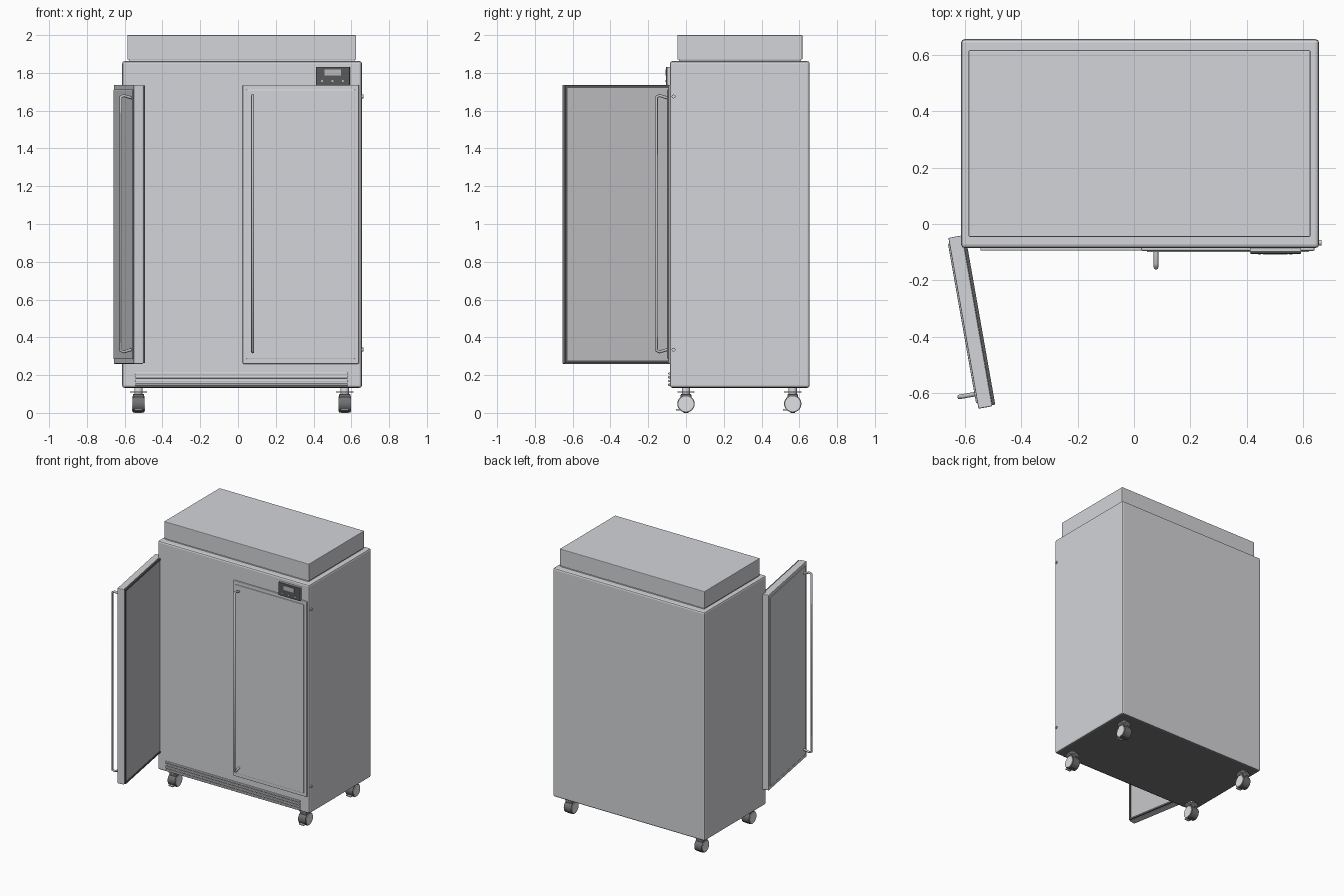
import bpy, bmesh, math
from mathutils import Matrix, Vector

cube = bpy.data.objects.get("Cube")
if cube:
    bpy.data.objects.remove(cube, do_unlink=True)


def material(name, r, g, b):
    m = bpy.data.materials.new(name)
    m.use_nodes = True
    m.diffuse_color = (r, g, b, 1)
    m.node_tree.nodes["Principled BSDF"].inputs["Base Color"].default_value = (r, g, b, 1)
    return m


STEEL = material("steel_grey", 0.655, 0.66, 0.69)
LINER = material("liner_grey", 0.53, 0.53, 0.545)
METAL = material("light_metal", 0.75, 0.755, 0.77)
UNDERSIDE = material("underside_grey", 0.18, 0.18, 0.19)
DARK = material("dark_plastic", 0.1, 0.1, 0.105)
RUBBER = material("rubber_grey", 0.165, 0.165, 0.17)
SCREEN = material("screen_grey", 0.5, 0.5, 0.52)


def finish(name, bm, mat, matrix=None):
    bmesh.ops.recalc_face_normals(bm, faces=bm.faces[:])
    me = bpy.data.meshes.new(name)
    bm.to_mesh(me)
    bm.free()
    me.materials.append(mat)
    ob = bpy.data.objects.new(name, me)
    bpy.context.collection.objects.link(ob)
    if matrix:
        ob.matrix_world = matrix
    return ob


def box(name, lo, hi, mat, bevel=0, matrix=None):
    lo, hi = Vector(lo), Vector(hi)
    bm = bmesh.new()
    place = Matrix.Translation((lo + hi) / 2) @ Matrix.Diagonal((*(hi - lo), 1))
    bmesh.ops.create_cube(bm, size=1, matrix=place)
    if bevel:
        bmesh.ops.bevel(bm, geom=bm.edges[:], offset=bevel, segments=2,
                        profile=0.5, affect='EDGES')
    return finish(name, bm, mat, matrix)


def cylinder(name, centre, radius, length, axis, mat, segments=24):
    bm = bmesh.new()
    turn = Vector((0, 0, 1)).rotation_difference(Vector(axis)).to_matrix().to_4x4()
    bmesh.ops.create_cone(bm, cap_ends=True, segments=segments, radius1=radius,
                          radius2=radius, depth=length,
                          matrix=Matrix.Translation(centre) @ turn)
    ob = finish(name, bm, mat)
    bpy.ops.object.select_all(action='DESELECT')
    ob.select_set(True)
    bpy.context.view_layer.objects.active = ob
    bpy.ops.object.shade_smooth_by_angle(angle=math.radians(35))


def tube(name, points, radius, mat, matrix):
    cu = bpy.data.curves.new(name, 'CURVE')
    cu.dimensions = '3D'
    cu.bevel_depth = radius
    cu.bevel_resolution = 2
    cu.use_fill_caps = True
    sp = cu.splines.new('POLY')
    sp.points.add(len(points) - 1)
    for p, co in zip(sp.points, points):
        p.co = (*co, 1)
    cu.materials.append(mat)
    ob = bpy.data.objects.new(name, cu)
    bpy.context.collection.objects.link(ob)
    ob.matrix_world = matrix


# Cabinet with a dark underside
cabinet = box("cabinet", (-0.613, -0.085, 0.133), (0.656, 0.655, 1.862), STEEL, 0.012)
cabinet.data.materials.append(UNDERSIDE)
for face in cabinet.data.polygons:
    if face.normal.z < -0.9:
        face.material_index = 1

# Top housing on a slightly inset neck
box("housing_neck", (-0.578, -0.038, 1.85), (0.617, 0.608, 1.88), STEEL)
box("top_housing", (-0.586, -0.046, 1.87), (0.625, 0.616, 2.0), STEEL, 0.004)

WIDTH, THICK, BOTTOM, TOP = 0.615, 0.055, 0.26, 1.737


def door(side, s, matrix):
    """Door hinged at the local origin, running along s * x, outer face at y = 0."""
    def span(a, b):
        return min(s * a, s * b), max(s * a, s * b)

    # Slab with a slightly raised front panel
    x0, x1 = span(0, WIDTH)
    box(side + "_door_slab", (x0, 0.005, BOTTOM), (x1, THICK, TOP), STEEL, 0.004, matrix)
    x0, x1 = span(0.02, WIDTH - 0.02)
    box(side + "_door_panel", (x0, 0, BOTTOM + 0.025), (x1, 0.02, TOP - 0.025),
        STEEL, 0.004, matrix)

    # Seal strips around the inner face, with the liner between them
    x0, x1 = span(0.004, WIDTH - 0.004)
    z0, z1, w = BOTTOM + 0.004, TOP - 0.004, 0.014
    y0, y1 = THICK - 0.002, THICK + 0.011
    for part, lo, hi in (("bottom", (x0, y0, z0), (x1, y1, z0 + w)),
                         ("top", (x0, y0, z1 - w), (x1, y1, z1)),
                         ("inner", (x0, y0, z0 + w), (x0 + w, y1, z1 - w)),
                         ("outer", (x1 - w, y0, z0 + w), (x1, y1, z1 - w))):
        box(f"{side}_door_seal_{part}", lo, hi, DARK, 0, matrix)
    box(side + "_door_liner", (x0 + w, y0, z0 + w), (x1 - w, y1 - 0.003, z1 - w),
        LINER, 0, matrix)

    # Long pull handle
    hx, z0, z1 = s * (WIDTH - 0.053), 0.318, 1.685
    tube(side + "_door_handle", [(hx, 0.01, z0 + 0.02), (hx, -0.04, z0 + 0.005),
                                 (hx, -0.055, z0 + 0.012), (hx, -0.055, z1 - 0.012),
                                 (hx, -0.04, z1 - 0.005), (hx, 0.01, z1 - 0.02)],
         0.008, LINER, matrix)


door("left", -1, Matrix.Translation((0.64, -0.1, 0)))
door("right", 1, Matrix.Translation((-0.663, -0.05, 0)) @ Matrix.Rotation(math.radians(-80), 4, 'Z'))

# Hinge pins on the closed door's side
for z in (0.335, 1.675):
    cylinder("hinge_pin", (0.657, -0.066, z), 0.01, 0.014, (1, 0, 0), STEEL, 16)

# Control unit: pale backing, dark face, display and buttons
box("control_backing", (0.412, -0.098, 1.733), (0.592, -0.08, 1.832), STEEL)
box("control_panel", (0.412, -0.106, 1.733), (0.592, -0.098, 1.832), DARK, 0.003)
box("control_display", (0.458, -0.109, 1.785), (0.545, -0.1, 1.817), SCREEN)
for x in (0.445, 0.5, 0.555):
    cylinder("control_button", (x, -0.106, 1.757), 0.006, 0.006, (0, 1, 0), SCREEN, 12)

# Ventilation grille
for i in range(4):
    z = 0.143 + 0.02 * i
    box("vent_slat", (-0.545, -0.094, z), (0.582, -0.08, z + 0.012), STEEL, 0.003)

# Casters
for x in (-0.527, 0.565):
    for y in (0.0, 0.565):
        cylinder("caster_stem", (x, y, 0.118), 0.022, 0.04, (0, 0, 1), METAL)
        cylinder("caster_plate", (x, y, 0.111), 0.046, 0.007, (0, 0, 1), METAL)
        cylinder("caster_tread", (x, y, 0.048), 0.046, 0.06, (1, 0, 0), RUBBER)
        for s in (-1, 1):
            cylinder("caster_cover", (x + s * 0.03, y, 0.048), 0.04, 0.008, (1, 0, 0), METAL)
        box("caster_hood", (x - 0.03, y - 0.028, 0.07), (x + 0.03, y + 0.028, 0.1),
            RUBBER, 0.005)
        box("caster_brake", (x - 0.02, y - 0.052, 0.012), (x + 0.02, y - 0.03, 0.02), METAL)
        box("caster_foot", (x - 0.02, y - 0.012, 0.0), (x + 0.02, y + 0.012, 0.01), RUBBER)
